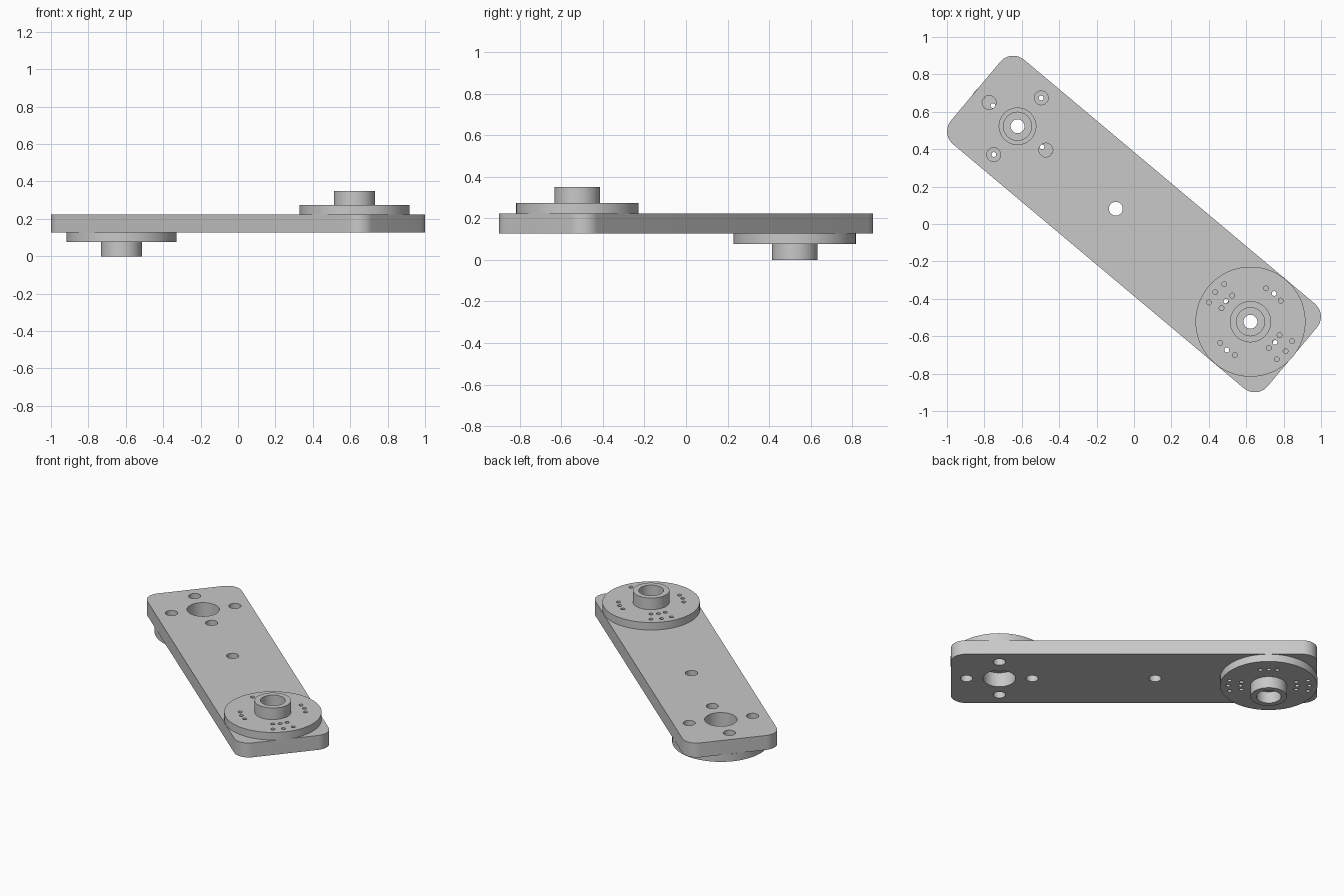
import bpy, bmesh, math
from mathutils import Matrix, Vector

cube = bpy.data.objects.get("Cube")
if cube:
    bpy.data.objects.remove(cube, do_unlink=True)

ANGLE = math.radians(-40)
MID_Z, HALF_THICK = 0.175, 0.048
HUB = 0.813             # hub distance from the centre along the arm
HOLE = 0.037            # plain hole radius

grey = bpy.data.materials.new("grey metal")
grey.use_nodes = True
grey.diffuse_color = (0.58, 0.58, 0.58, 1)
grey.node_tree.nodes["Principled BSDF"].inputs["Base Color"].default_value = grey.diffuse_color


def to_object(name, bm):
    bmesh.ops.recalc_face_normals(bm, faces=bm.faces)
    mesh = bpy.data.meshes.new(name)
    bm.to_mesh(mesh)
    bm.free()
    mesh.materials.append(grey)
    ob = bpy.data.objects.new(name, mesh)
    bpy.context.collection.objects.link(ob)
    return ob


def drill(ob, holes, sides):
    """Cut vertical holes given as (x, y, radius)."""
    bm = bmesh.new()
    for x, y, r in holes:
        bmesh.ops.create_cone(bm, cap_ends=True, segments=sides, radius1=r, radius2=r,
                              depth=1, matrix=Matrix.Translation((x, y, 0)))
    cutter = to_object("hole_cutter", bm)
    cutter.hide_render = True
    mod = ob.modifiers.new("holes", 'BOOLEAN')
    mod.operation, mod.solver, mod.object = 'DIFFERENCE', 'EXACT', cutter
    bpy.context.view_layer.objects.active = ob
    bpy.ops.object.modifier_apply(modifier="holes")
    bpy.data.objects.remove(cutter, do_unlink=True)


def smooth(ob):
    bpy.ops.object.select_all(action='DESELECT')
    ob.select_set(True)
    bpy.context.view_layer.objects.active = ob
    bpy.ops.object.shade_smooth_by_angle(angle=math.radians(30))


def polar(r, degrees):
    a = math.radians(degrees)
    return r * math.cos(a), r * math.sin(a)


# Arm plate: rounded rectangle
def build_plate(length=1.105, width=0.295, corner=0.09, steps=10):
    bm = bmesh.new()
    outline = []
    for quarter, (sx, sy) in enumerate([(1, 1), (-1, 1), (-1, -1), (1, -1)]):
        for i in range(steps + 1):
            x, y = polar(corner, 90 * (quarter + i / steps))
            outline.append(bm.verts.new((sx * (length - corner) + x,
                                         sy * (width - corner) + y, -HALF_THICK)))
    face = bm.faces.new(outline)
    top = bmesh.ops.extrude_face_region(bm, geom=[face])
    bmesh.ops.translate(bm, vec=(0, 0, 2 * HALF_THICK),
                        verts=[v for v in top["geom"] if isinstance(v, bmesh.types.BMVert)])
    plate = to_object("arm_plate", bm)

    # Hub openings, four bolt holes around each, and one hole near the middle
    holes = [(-0.127, 0, HOLE)]
    for hub in (-HUB, HUB):
        holes.append((hub, 0, 0.098))
        for k in range(4):
            x, y = polar(0.198, 90 * k)
            holes.append((hub + x, y, HOLE))
    drill(plate, holes, 40)
    plate.location.z = MID_Z
    plate.rotation_euler.z = ANGLE
    smooth(plate)


# Round horn: flanged disc with a hollow boss
def build_horn(name, side):
    profile = [(0.075, 0), (0.294, 0), (0.294, 0.05), (0.11, 0.05), (0.11, 0.127),
               (0.075, 0.127), (0.075, 0.05), (HOLE, 0.05), (HOLE, 0.02), (0.075, 0.02)]
    bm = bmesh.new()
    verts = [bm.verts.new((r, 0, z)) for r, z in profile]
    edges = [bm.edges.new((v, verts[i - 1])) for i, v in enumerate(verts)]
    bmesh.ops.spin(bm, geom=verts + edges, cent=(0, 0, 0), axis=(0, 0, 1),
                   angle=2 * math.pi, steps=72, use_merge=True)
    bmesh.ops.remove_doubles(bm, verts=bm.verts, dist=0.0001)
    horn = to_object(name, bm)

    # Screw holes: double rows along the arm, single rows across it
    holes = []
    for middle, rows in ((0, (0.171, 0.245)), (90, (0.197,)),
                         (180, (0.171, 0.245)), (270, (0.197,))):
        for r in rows:
            for offset in (-15, 0, 15):
                holes.append((*polar(r, middle + offset), 0.013))
    drill(horn, holes, 16)

    spot = Matrix.Rotation(ANGLE, 3, 'Z') @ Vector((side * HUB, 0, 0))
    horn.location = (spot.x, spot.y, MID_Z + side * HALF_THICK)
    horn.rotation_euler = (0 if side > 0 else math.pi, 0, ANGLE)
    smooth(horn)


build_plate()
build_horn("upper_horn", 1)
build_horn("lower_horn", -1)
